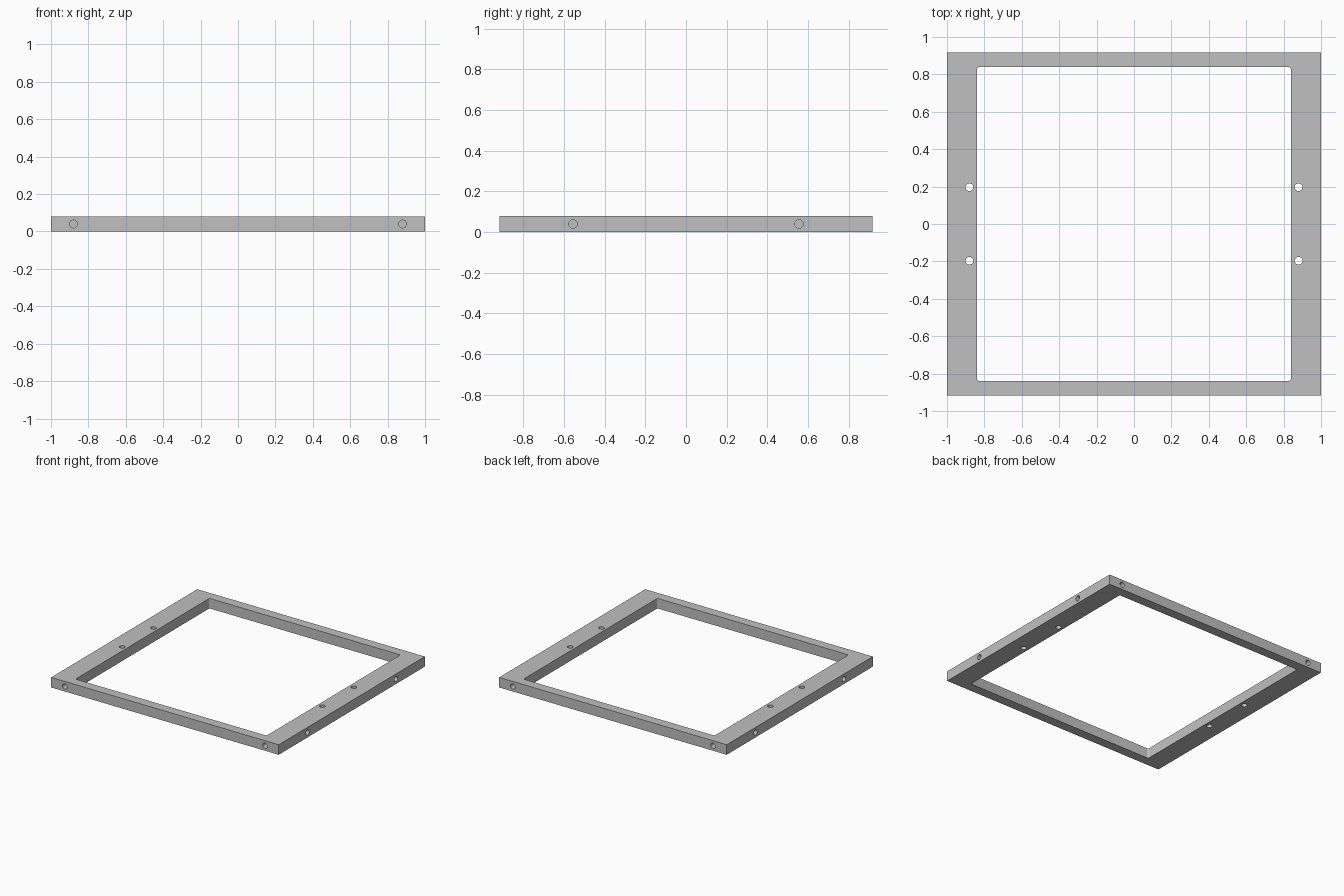
import bpy
import bmesh
from mathutils import Vector

if "Cube" in bpy.data.objects:
    bpy.data.objects.remove(bpy.data.objects["Cube"], do_unlink=True)

HALF_X, HALF_Y, HEIGHT = 1.0, 0.917, 0.08
OPENING = 0.84
HOLE_X, HOLE_RADIUS, HOLE_DEPTH = 0.88, 0.021, 0.1

grey = bpy.data.materials.new("mid grey")
grey.use_nodes = True
grey.diffuse_color = (0.53, 0.53, 0.53, 1)
grey.node_tree.nodes["Principled BSDF"].inputs["Base Color"].default_value = grey.diffuse_color


def box(name, size, corner=0.0):
    """Box centred on the frame, with optional rounded upright edges."""
    bm = bmesh.new()
    bmesh.ops.create_cube(bm, size=1)
    bmesh.ops.scale(bm, vec=size, verts=bm.verts)
    bmesh.ops.translate(bm, vec=(0, 0, HEIGHT / 2), verts=bm.verts)
    if corner:
        upright = [e for e in bm.edges
                   if abs(e.verts[0].co.z - e.verts[1].co.z) > HEIGHT / 2]
        bmesh.ops.bevel(bm, geom=upright, offset=corner, segments=4,
                        profile=0.5, affect='EDGES')
    mesh = bpy.data.meshes.new(name)
    bm.to_mesh(mesh)
    bm.free()
    mesh.materials.append(grey)
    obj = bpy.data.objects.new(name, mesh)
    bpy.context.collection.objects.link(obj)
    return obj


def hole(name, center, axis, length):
    """Round cutter along an axis."""
    bpy.ops.mesh.primitive_cylinder_add(
        vertices=16, radius=HOLE_RADIUS, depth=length, location=center,
        rotation=Vector(axis).to_track_quat('Z', 'Y').to_euler())
    obj = bpy.context.object
    obj.name = name
    obj.data.materials.append(grey)
    return obj


# Outer slab and the rounded window through it
frame = box("frame", (2 * HALF_X, 2 * HALF_Y, HEIGHT))
cutters = [box("opening_cutter", (2 * OPENING, 2 * OPENING, 3 * HEIGHT), 0.014)]

# Through holes in the side bars, blind holes in all four outer edges
mid = HEIGHT / 2
for sx in (-1, 1):
    for sy in (-1, 1):
        cutters += [
            hole("upright_cutter", (sx * HOLE_X, sy * 0.197, mid), (0, 0, 1), 3 * HEIGHT),
            hole("end_cutter", (sx * HOLE_X, sy * HALF_Y, mid), (0, 1, 0), 2 * HOLE_DEPTH),
            hole("side_cutter", (sx * HALF_X, sy * 0.556, mid), (1, 0, 0), 2 * HOLE_DEPTH),
        ]

bpy.ops.object.select_all(action='DESELECT')
bpy.context.view_layer.objects.active = frame
frame.select_set(True)
for cutter in cutters:
    mod = frame.modifiers.new("cut", 'BOOLEAN')
    mod.operation = 'DIFFERENCE'
    mod.solver = 'EXACT'
    mod.object = cutter
    bpy.ops.object.modifier_apply(modifier=mod.name)
    bpy.data.objects.remove(cutter, do_unlink=True)

# Smooth hole walls, crisp frame edges
bpy.ops.object.shade_smooth_by_angle(angle=0.55)
